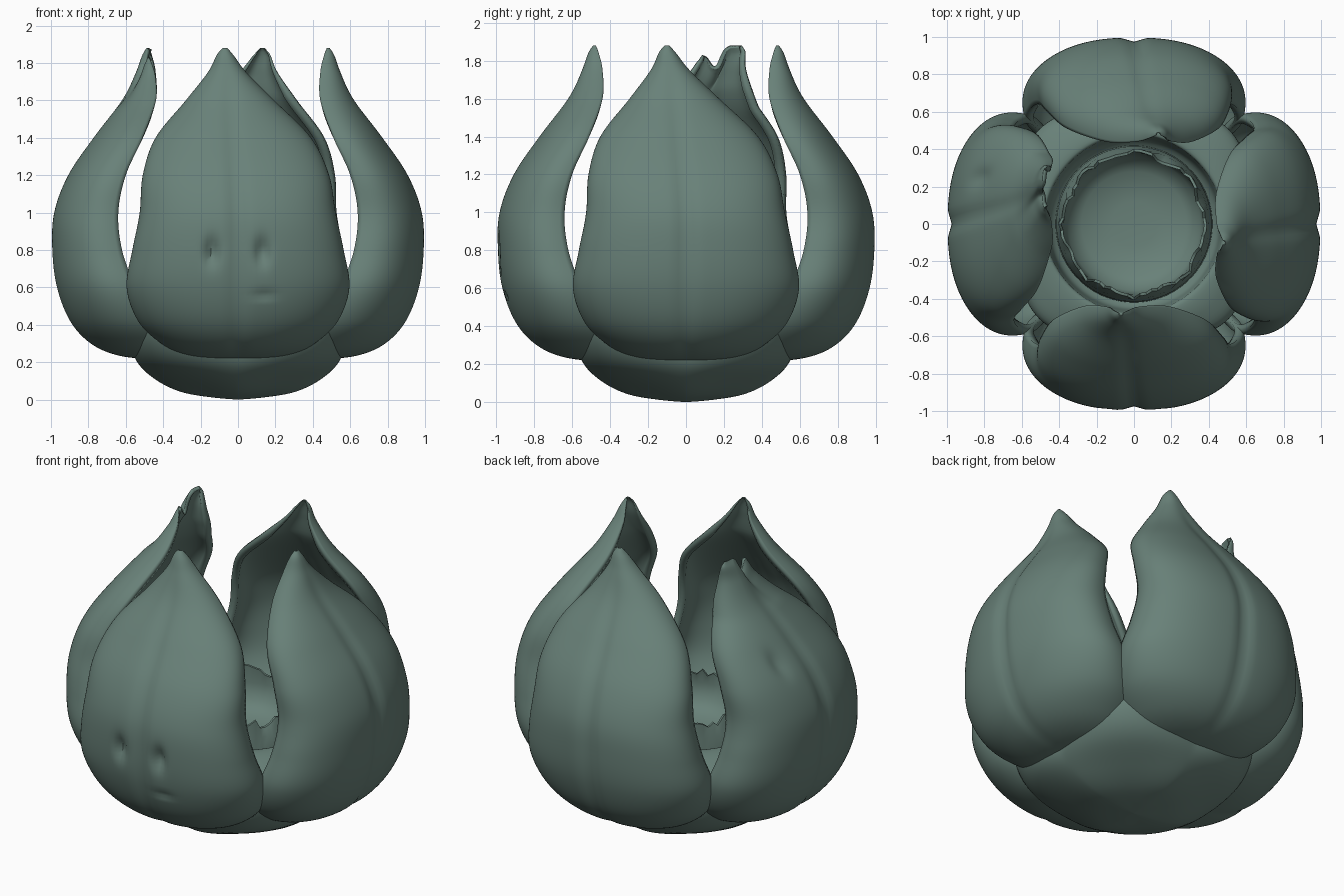
import bpy, bmesh, math, random

if "Cube" in bpy.data.objects:
    bpy.data.objects.remove(bpy.data.objects["Cube"])
random.seed(4)

green = bpy.data.materials.new("grey_green")
green.diffuse_color = (0.14, 0.22, 0.19, 1)
green.use_nodes = True
green.node_tree.nodes["Principled BSDF"].inputs["Base Color"].default_value = green.diffuse_color

def spline(pts, n):
    """Catmull-Rom samples through points of any dimension."""
    out, last = [], len(pts) - 1
    for i in range(n + 1):
        s = i / n * last
        k = min(int(s), last - 1)
        t = s - k
        p = [pts[max(0, min(last, k + o))] for o in (-1, 0, 1, 2)]
        out.append([0.5 * (2*b + (c-a)*t + (2*a-5*b+4*c-d)*t*t + (3*b-a-3*c+d)*t**3)
                    for a, b, c, d in zip(*p)])
    return out

def grid_object(name, rows, wrap=False, thickness=0, weights=None):
    bm = bmesh.new()
    vs = [[bm.verts.new(p) for p in row] for row in rows]
    n = len(rows[0])
    for a, b in zip(vs, vs[1:]):
        for j in range(n if wrap else n - 1):
            k = (j + 1) % n
            bm.faces.new((a[j], a[k], b[k], b[j]))
    me = bpy.data.meshes.new(name)
    if wrap:
        bmesh.ops.remove_doubles(bm, verts=bm.verts, dist=1e-5)
    bm.to_mesh(me)
    bm.free()
    me.materials.append(green)
    ob = bpy.data.objects.new(name, me)
    bpy.context.collection.objects.link(ob)
    if thickness:
        m = ob.modifiers.new("thickness", "SOLIDIFY")
        m.thickness, m.offset = thickness, -1
        group = ob.vertex_groups.new(name="thickness")
        for i, w in enumerate(weights):
            group.add(range(i * n, i * n + n), w, "REPLACE")
        m.vertex_group = "thickness"
    bpy.context.view_layer.objects.active = ob
    ob.select_set(True)
    bpy.ops.object.shade_smooth_by_angle(angle=math.radians(50))
    ob.select_set(False)
    return ob

def bump(x, z, cx, cz, sx, sz):
    return math.exp(-((x - cx) / sx) ** 2 - ((z - cz) / sz) ** 2)

# petal profile: height, outer radius, edge radius, half width
PETAL = [(.21, .42, .36, .11), (.235, .64, .38, .27), (.30, .79, .42, .40),
         (.42, .90, .48, .52), (.60, .97, .55, .58), (.80, .995, .62, .55),
         (1.0, .985, .64, .51), (1.2, .91, .60, .485), (1.4, .775, .51, .405),
         (1.6, .625, .44, .23), (1.75, .55, .44, .10), (1.84, .515, .46, .045),
         (1.88, .49, .475, .012)]

def petal(name, angle, shift, dents=(), notch=False):
    c, s = math.cos(angle), math.sin(angle)
    rows, weights = [], []
    for z, ro, re, w in spline(PETAL, 96):
        top = max(0, min(1, (z - 0.9) / 0.95))
        fork = max(0, z - 1.55) / 0.33 if notch else 0
        w += 0.09 * fork
        weights.append(min(1, max(.12, w / .2)))
        row = []
        for j in range(81):
            a = math.pi * (1 - j / 80)
            u = math.copysign(abs(math.cos(a)) ** 0.82, math.cos(a))
            d = max(0, math.sin(a)) ** 0.82
            x = w * u * (1 + .22 * d * (1 - d))
            r = re + (ro - re) * d
            # centre groove, fading out at both ends
            r -= 0.022 * math.exp(-(x / 0.045) ** 2) * max(0, math.sin(math.pi * min(1, z / 1.8)))
            for cx, cz, sx, sz, depth in dents:
                r -= depth * bump(x, z, cx, cz, sx, sz)
            x -= shift * top ** 1.6
            # forked tip: a notch and a lower second point
            h = z - fork * (0.07 * math.exp(-((u - .35) / .3) ** 2) + .05 * max(0, min(1, u + .4)))
            row.append((x * c + r * s, x * s - r * c, h))
        rows.append(row)
    grid_object(name, rows, thickness=0.045, weights=weights)

# four large petals, each leaning slightly to one side
EYES = ((-.14, .79, .036, .07, .045), (.13, .79, .036, .07, .045), (.14, .56, .06, .018, .015))
petal("front_petal", 0, .07, EYES)
petal("right_petal", math.pi / 2, .10)
petal("back_petal", math.pi, .13)
petal("left_petal", -math.pi / 2, .19, ((-.2, 1.3, .05, .07, .025),), True)

# lobed base of sepals: height, radius on the axes, radius on the diagonals
BASE = [(.0, .001, .001), (.012, .14, .11), (.04, .30, .25), (.10, .43, .40),
        (.19, .53, .57), (.30, .56, .66), (.45, .56, .70), (.58, .55, .71),
        (.65, .52, .60), (.67, .485, .49), (.62, .47, .47), (.52, .45, .45), (.47, .40, .40)]
rows = []
for z, ra, rd in spline(BASE, 72):
    row = []
    for j in range(160):
        t = 2 * math.pi * j / 160
        r = ra + (rd - ra) * abs(math.sin(2 * t)) ** 1.4
        row.append((r * math.cos(t), r * math.sin(t), max(0, z)))
    rows.append(row)
grid_object("sepal_base", rows, wrap=True)

# inner cup with a torn rim
CUP = [(.42, .47), (.415, .60), (.40, .70), (.385, .78), (.37, .78), (.375, .70),
       (.355, .60), (.28, .54), (.12, .52), (.001, .52)]
jag = [random.uniform(-1, 1) for _ in range(72)]
rows = []
for r, z in CUP:
    row = []
    for j in range(72):
        t = 2 * math.pi * j / 72
        k = jag[j] if z > .75 else 0
        q = r + .012 * k + (.01 * math.cos(8 * t) if z > .7 else 0)
        row.append((q * math.cos(t), q * math.sin(t), z + .04 * k))
    rows.append(row)
grid_object("inner_cup", rows, wrap=True)
